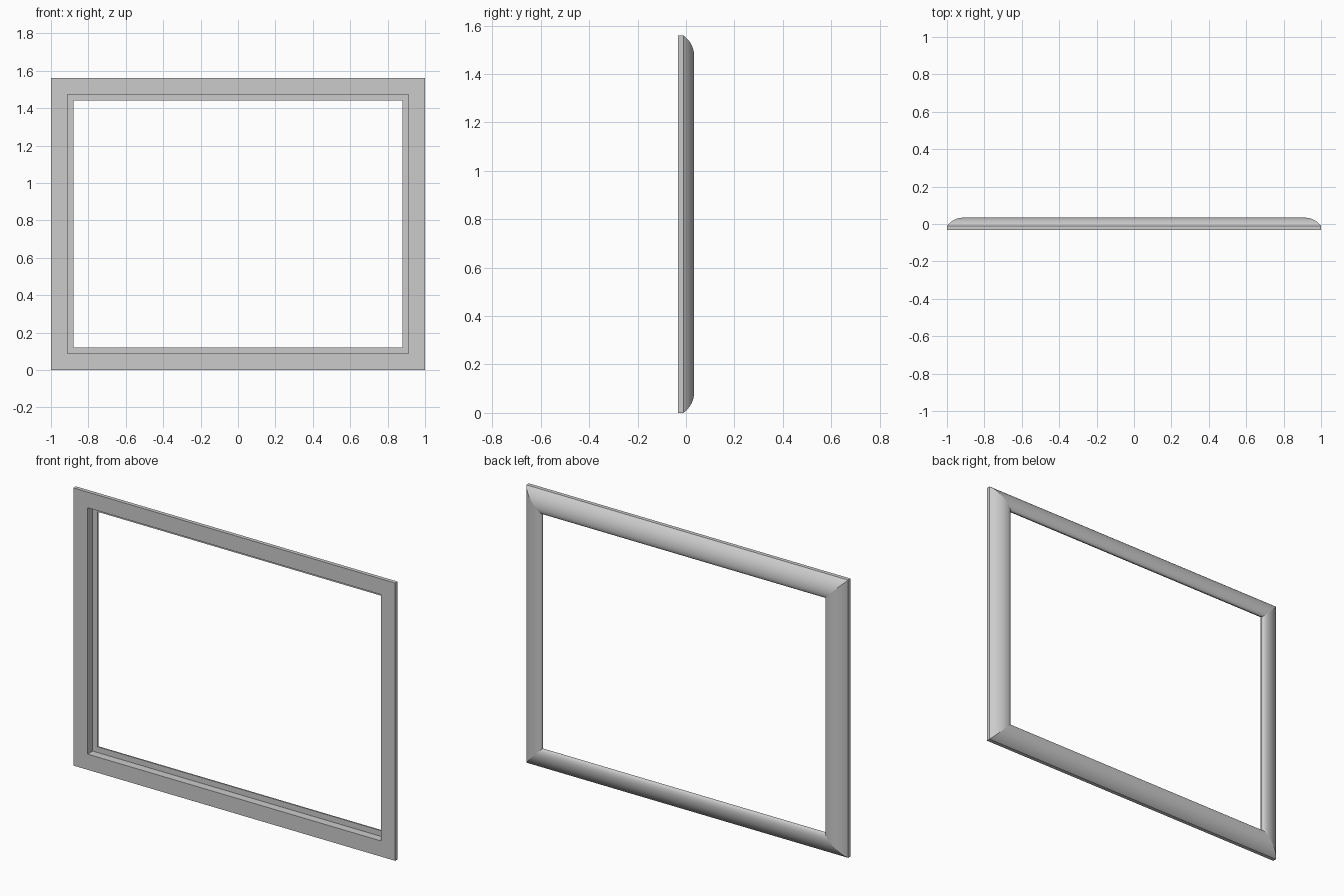
import bpy, bmesh
from math import sin, cos, pi, asin, radians

cube = bpy.data.objects.get("Cube")
if cube:
    bpy.data.objects.remove(cube)

WIDTH, HEIGHT = 2.0, 1.56
FRONT, EDGE, CREST = -0.033, -0.011, 0.034   # depths of front, outer edge and crest
CREST_IN, REBATE_IN, LIP_IN = 0.087, 0.088, 0.12   # insets from the outer edge
REBATE_Y, LIP_Y = 0.012, 0.018

# Moulding cross-section as (inset, depth): rebate, flat front, outer edge
profile = [(LIP_IN, REBATE_Y), (REBATE_IN, REBATE_Y), (REBATE_IN, FRONT),
           (0, FRONT)]

# Shallow outer arc rising to the crest
rise = CREST - EDGE
radius = (CREST_IN ** 2 + rise ** 2) / (2 * rise)
sweep = asin(CREST_IN / radius)
for i in range(13):
    a = sweep * (1 - i / 12)
    profile.append((CREST_IN - radius * sin(a), CREST - radius + radius * cos(a)))

# Tighter rounded fall to the inner lip
for i in range(1, 9):
    a = pi / 2 * i / 8
    profile.append((CREST_IN + (LIP_IN - CREST_IN) * sin(a),
                    LIP_Y + (CREST - LIP_Y) * cos(a)))

# Sweep the section round four mitred corners
bm = bmesh.new()
rings = []
for sx, sz in [(-1, -1), (1, -1), (1, 1), (-1, 1)]:
    rings.append([bm.verts.new((sx * (WIDTH / 2 - d), y,
                                HEIGHT / 2 + sz * (HEIGHT / 2 - d)))
                  for d, y in profile])
n = len(profile)
for c in range(4):
    a, b = rings[c], rings[(c + 1) % 4]
    for i in range(n):
        j = (i + 1) % n
        bm.faces.new((a[i], b[i], b[j], a[j]))
bmesh.ops.recalc_face_normals(bm, faces=bm.faces)

# Keep the mitre joints crisp
for ring in rings:
    for i in range(n):
        edge = bm.edges.get((ring[i], ring[(i + 1) % n]))
        edge.smooth = False

mesh = bpy.data.meshes.new("picture_frame")
bm.to_mesh(mesh)
bm.free()
frame = bpy.data.objects.new("picture_frame", mesh)
bpy.context.collection.objects.link(frame)

# Plain grey finish
grey = bpy.data.materials.new("light_grey")
grey.use_nodes = True
colour = (0.6, 0.6, 0.6, 1)
grey.diffuse_color = colour
grey.node_tree.nodes["Principled BSDF"].inputs["Base Color"].default_value = colour
mesh.materials.append(grey)

bpy.ops.object.select_all(action='DESELECT')
frame.select_set(True)
bpy.context.view_layer.objects.active = frame
bpy.ops.object.shade_smooth_by_angle(angle=radians(30), keep_sharp_edges=True)
